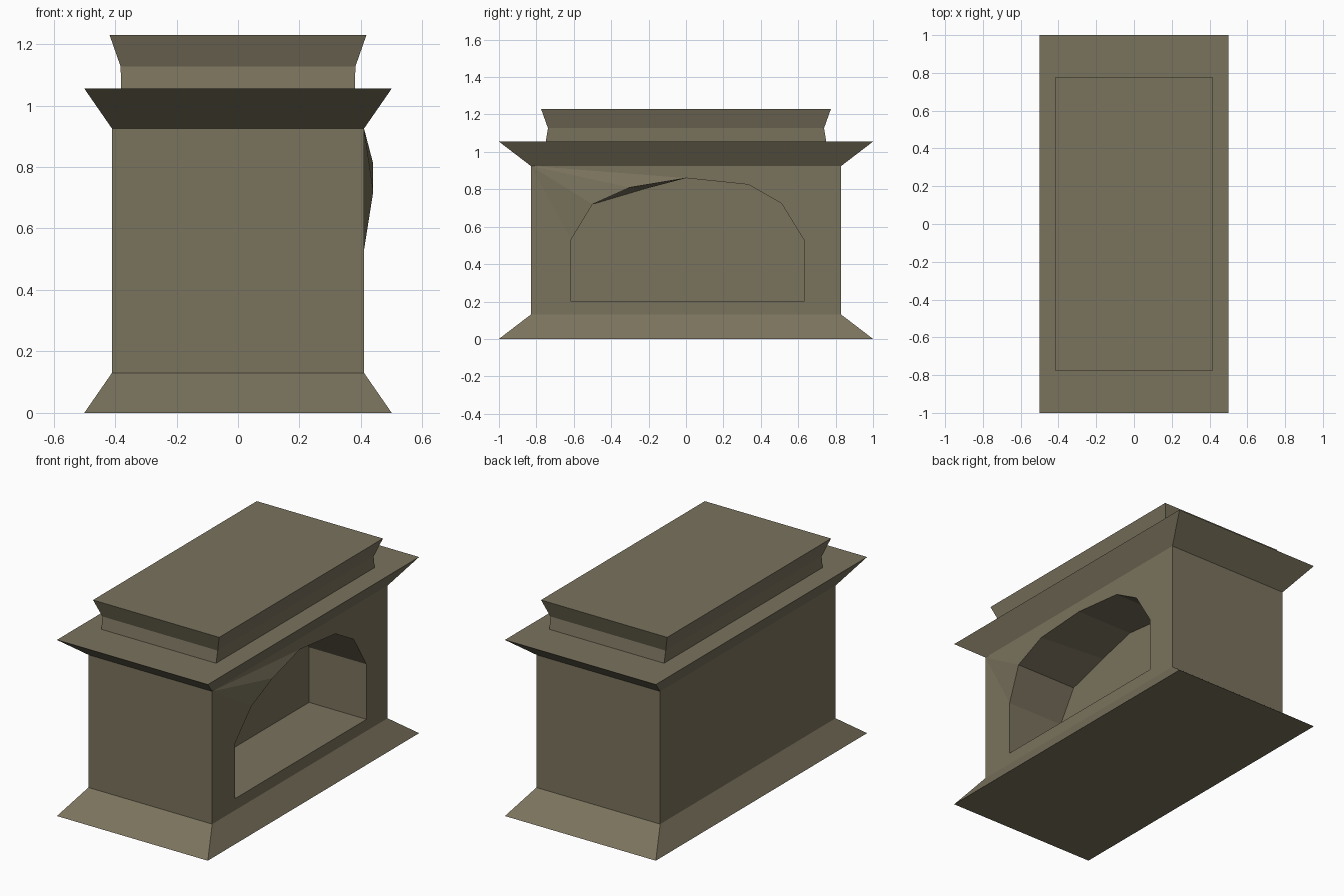
import bpy, bmesh

if "Cube" in bpy.data.objects:
    bpy.data.objects.remove(bpy.data.objects["Cube"])

stone = bpy.data.materials.new("olive_stone")
stone.diffuse_color = (0.195, 0.171, 0.11, 1)
stone.use_nodes = True
stone.node_tree.nodes["Principled BSDF"].inputs["Base Color"].default_value = stone.diffuse_color


def finish(name, bm):
    bmesh.ops.recalc_face_normals(bm, faces=bm.faces)
    me = bpy.data.meshes.new(name)
    bm.to_mesh(me)
    bm.free()
    me.materials.append(stone)
    ob = bpy.data.objects.new(name, me)
    bpy.context.collection.objects.link(ob)
    return ob


def ring(bm, hx, hy, z):
    return [bm.verts.new((sx * hx, sy * hy, z))
            for sx, sy in ((-1, -1), (1, -1), (1, 1), (-1, 1))]


def tier(name, rows):
    """Closed stack of rectangular rings (half x, half y, z)."""
    bm = bmesh.new()
    rings = [ring(bm, *r) for r in rows]
    for a, b in zip(rings, rings[1:]):
        for i in range(4):
            j = (i + 1) % 4
            bm.faces.new((a[i], a[j], b[j], b[i]))
    bm.faces.new(rings[0])
    bm.faces.new(rings[-1])
    return finish(name, bm)


# flared base, cornice and stepped cap
tier("flared_base", [(0.5, 1.0, 0), (0.41, 0.83, 0.13)])
tier("cornice", [(0.41, 0.83, 0.925), (0.5, 1.0, 1.055)])
tier("cap", [(0.38, 0.75, 1.055), (0.382, 0.738, 1.127), (0.418, 0.775, 1.23)])

# main block with arched niche on the right side
bm = bmesh.new()
lo = ring(bm, 0.41, 0.83, 0.13)
hi = ring(bm, 0.41, 0.83, 0.925)
for i in (0, 2, 3):
    j = (i + 1) % 4
    bm.faces.new((lo[i], lo[j], hi[j], hi[i]))

# niche outline: y, z, with two arch corners pulled slightly outwards
arch = [(-0.615, 0.2), (0.63, 0.2), (0.63, 0.53), (0.51, 0.725), (0.335, 0.825),
        (0, 0.86), (-0.3, 0.81), (-0.5, 0.72), (-0.615, 0.53)]
p = [bm.verts.new((0.44 if i in (6, 7) else 0.41, y, z)) for i, (y, z) in enumerate(arch)]
q = [bm.verts.new((0.03, y, z)) for y, z in arch]
q[6].co.y, q[6].co.z = -0.24, 0.797

# wall around the opening
A, B, C, D = lo[1], lo[2], hi[2], hi[1]
bm.faces.new((A, B, p[1], p[0]))
bm.faces.new((B, C, p[2], p[1]))
for i in (2, 3, 4):
    bm.faces.new((C, p[i + 1], p[i]))
bm.faces.new((C, D, p[5]))
for i in (5, 6, 7):
    bm.faces.new((D, p[i + 1], p[i]))
bm.faces.new((D, A, p[0], p[8]))

# niche sides and back
for i in range(9):
    j = (i + 1) % 9
    bm.faces.new((p[i], p[j], q[j], q[i]))
bm.faces.new(q)
# hidden ends close the block so the normals stay consistent
bm.faces.new(lo)
bm.faces.new(hi)
finish("niche_block", bm)
